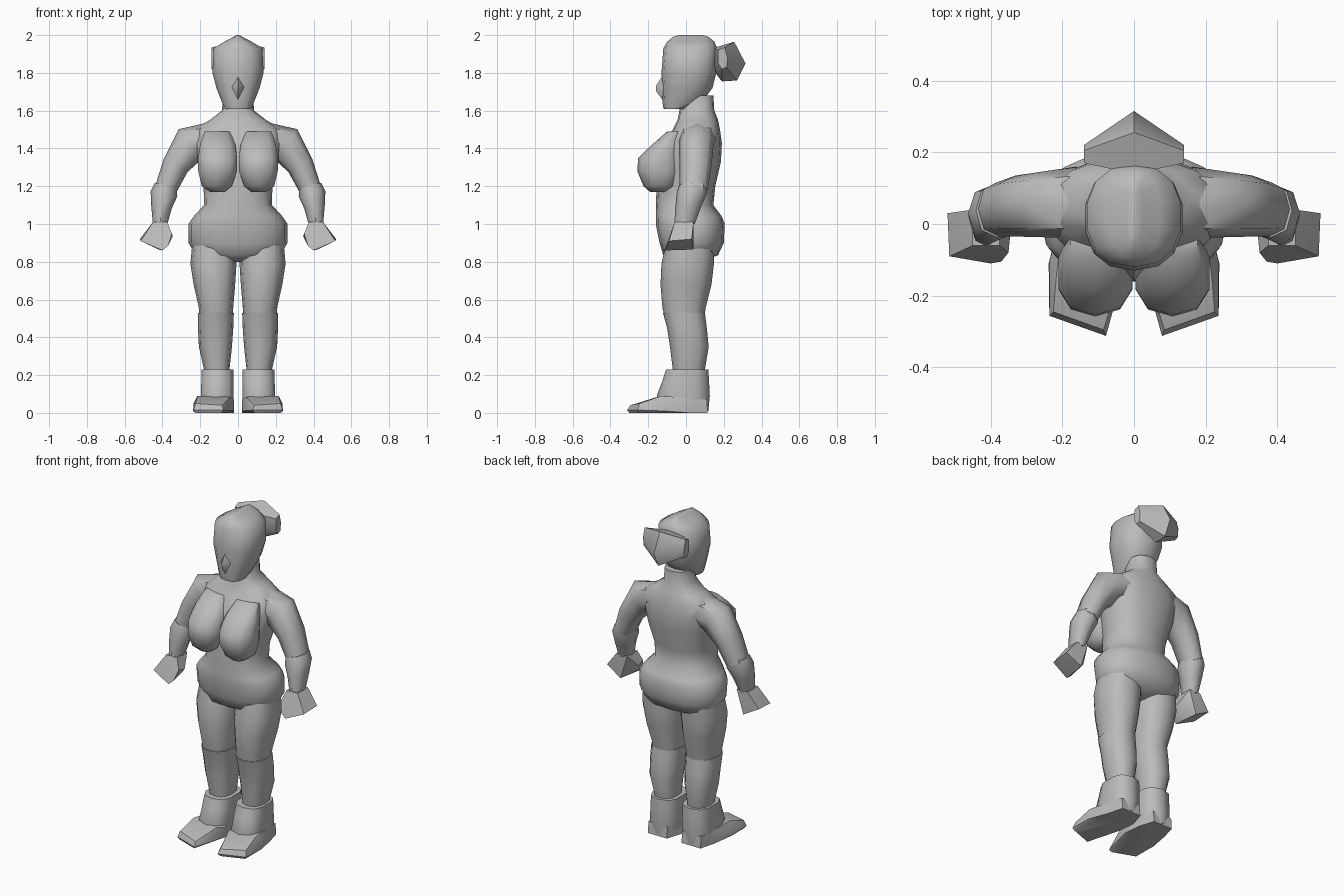
import bpy, bmesh, math
from mathutils import Vector

grey = bpy.data.materials.new("plain grey")
grey.diffuse_color = (0.5, 0.5, 0.5, 1)


def finish(name, bm, mirror=False, angle=50):
    bmesh.ops.recalc_face_normals(bm, faces=bm.faces[:])
    me = bpy.data.meshes.new(name)
    bm.to_mesh(me)
    bm.free()
    me.materials.append(grey)
    ob = bpy.data.objects.new(name, me)
    bpy.context.collection.objects.link(ob)
    bpy.ops.object.select_all(action='DESELECT')
    bpy.context.view_layer.objects.active = ob
    ob.select_set(True)
    bpy.ops.object.shade_smooth_by_angle(angle=math.radians(angle))
    if mirror:
        m = ob.modifiers.new("mirror", 'MIRROR')
        m.use_mirror_merge = False
    return ob


def skin(rings):
    """Join equal rings of points and cap both ends."""
    bm = bmesh.new()
    vs = [[bm.verts.new(p) for p in r] for r in rings]
    n = len(vs[0])
    for a, b in zip(vs, vs[1:]):
        for i in range(n):
            j = (i + 1) % n
            bm.faces.new((a[i], a[j], b[j], b[i]))
    bm.faces.new(vs[0][::-1])
    bm.faces.new(vs[-1])
    return bm


def unit(n, power):
    out = []
    for i in range(n):
        t = 2 * math.pi * (i + 0.5) / n - math.pi / 2 - math.pi / n
        c, s = math.cos(t), math.sin(t)
        out.append((math.copysign(abs(c) ** power, c),
                    math.copysign(abs(s) ** power, s)))
    return out


def stack(rows, n=12, power=0.85):
    """Level rings from rows of z, x min, x max, y front, y back."""
    return skin([[((a + b) / 2 + c * (b - a) / 2, (f + k) / 2 + s * (k - f) / 2, z)
                  for c, s in unit(n, power)] for z, a, b, f, k in rows])


def centred(rows, **kw):
    return stack([(z, -w, w, f, k) for z, w, f, k in rows], **kw)


def tube(rows, n=8):
    """Rings square to a path of x, y, z, half width, half depth."""
    pts = [Vector(r[:3]) for r in rows]
    rings = []
    for i, (p, r) in enumerate(zip(pts, rows)):
        d = pts[min(i + 1, len(pts) - 1)] - pts[max(i - 1, 0)]
        u = Vector((-d.z, 0, d.x)).normalized()
        rings.append([p + u * c * r[3] + Vector((0, s * r[4], 0))
                      for c, s in unit(n, 0.9)])
    return skin(rings)


def hull(points):
    bm = bmesh.new()
    for p in points:
        bm.verts.new(p)
    res = bmesh.ops.convex_hull(bm, input=bm.verts[:])
    bmesh.ops.delete(bm, geom=[v for v in bm.verts if not v.link_faces], context='VERTS')
    return bm


# Torso with hips, waist, shoulders and neck
finish("torso", centred([
    (.80, .08, -.06, .08), (.835, .225, -.12, .17), (.90, .262, -.14, .20),
    (1.0, .262, -.16, .205), (1.04, .235, -.16, .19), (1.10, .18, -.16, .145),
    (1.2, .182, -.155, .155), (1.33, .215, -.14, .185), (1.43, .235, -.12, .19),
    (1.50, .235, -.07, .18), (1.55, .15, -.045, .17), (1.6, .085, -.035, .15),
    (1.68, .08, -.02, .145)], n=16))

# Bust
finish("bust", stack([
    (1.17, .07, .15, -.19, -.10), (1.20, .03, .195, -.225, -.05),
    (1.28, .0, .215, -.258, -.02), (1.35, .0, .215, -.253, -.02),
    (1.42, .01, .205, -.18, -.02), (1.49, .04, .18, -.10, -.01)], n=10), True, 70)

# Head and nose
finish("head", centred([
    (1.61, .07, -.118, .02), (1.64, .085, -.125, .08), (1.72, .117, -.125, .14),
    (1.8, .138, -.13, .16), (1.93, .132, -.12, .165), (1.965, .075, -.10, .15),
    (1.99, .025, -.07, .12), (2.0, .008, -.04, .09)], n=14), angle=60)
finish("nose", hull([(0, -.12, 1.79), (0, -.16, 1.73), (0, -.157, 1.70),
                     (.032, -.12, 1.725), (-.032, -.12, 1.725), (0, -.115, 1.645),
                     (0, -.09, 1.72)]), angle=30)

# Hair bun: narrow at both sides, deep in the middle
middle = [(.14, 1.93), (.255, 1.965), (.315, 1.85), (.27, 1.76), (.19, 1.755), (.14, 1.82)]
side = [(.17, 1.92), (.205, 1.935), (.22, 1.88), (.215, 1.83), (.19, 1.82), (.17, 1.85)]
finish("hair_bun", skin([[(x, y, z) for y, z in prof] for x, prof in
                         ((-.14, side), (0, middle), (.14, side))]), angle=40)

# Arms
finish("upper_arm", tube([
    (.16, .06, 1.45, .085, .10), (.25, .055, 1.425, .10, .092),
    (.33, .05, 1.31, .072, .085), (.385, .04, 1.18, .058, .075)]), True)
finish("forearm", tube([
    (.382, .038, 1.205, .06, .075), (.392, .03, 1.16, .072, .08),
    (.405, .012, 1.09, .055, .068), (.413, -.008, 1.0, .038, .054)]), True)
finish("hand", hull([
    (.375, -.06, 1.01), (.375, .04, 1.01), (.45, -.06, 1.01), (.45, .04, 1.01),
    (.52, .03, .92), (.515, -.09, .91), (.42, .04, .865), (.40, -.11, .86),
    (.35, -.08, .95), (.345, -.03, .935), (.37, -.105, .885)]), True, 35)

# Legs, with a small step below the knee
finish("thigh", stack([
    (.92, .015, .24, -.10, .15), (.79, .008, .252, -.13, .148),
    (.68, .015, .235, -.135, .135), (.56, .025, .208, -.125, .105),
    (.49, .03, .205, -.11, .095)]), True)
finish("shin", stack([
    (.53, .022, .212, -.122, .10), (.45, .025, .212, -.10, .11),
    (.35, .032, .207, -.085, .12), (.23, .045, .18, -.07, .10),
    (.15, .05, .17, -.06, .09)]), True)

# Boots
finish("boot", stack([
    (.23, .022, .195, -.105, .118), (.17, .02, .197, -.125, .122),
    (.09, .02, .20, -.155, .126), (.01, .03, .195, -.14, .118)], n=10, power=.7), True)
finish("foot", hull([
    (.078, -.312, .015), (.236, -.256, .015), (.085, -.295, .04), (.225, -.245, .05),
    (.04, -.15, .085), (.215, -.13, .09), (.238, -.11, .01), (.235, -.10, .05),
    (.02, -.10, .01), (.02, -.10, .07), (.02, .02, 0), (.205, .02, 0),
    (.05, .115, 0), (.18, .115, 0), (.05, .11, .07), (.18, .11, .07),
    (.09, -.30, 0), (.225, -.25, 0)]), True, 35)
